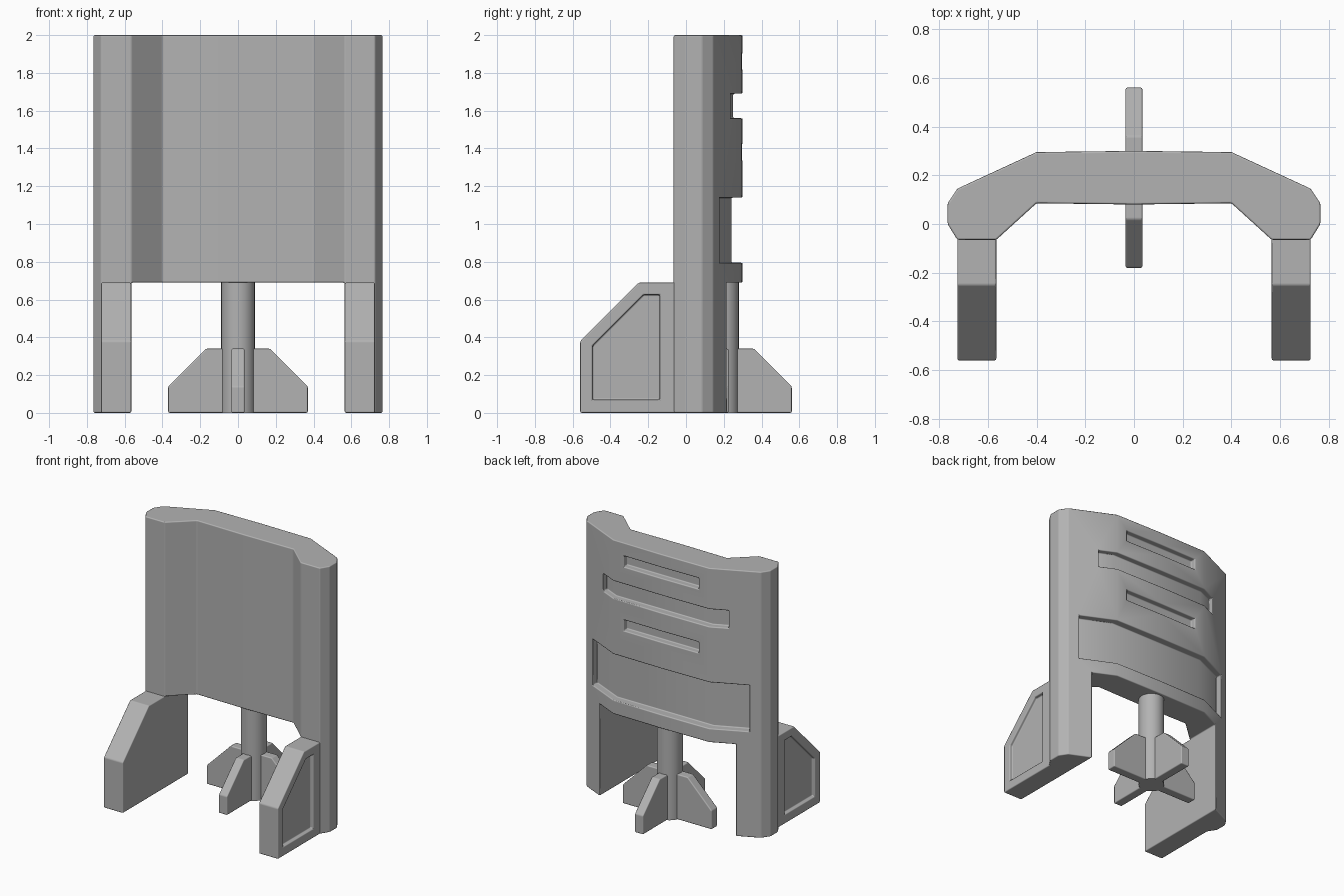
import bpy
import bmesh
from math import radians
from mathutils import Matrix, Vector

if "Cube" in bpy.data.objects:
    bpy.data.objects.remove(bpy.data.objects["Cube"], do_unlink=True)

grey = bpy.data.materials.new("plain_grey")
grey.use_nodes = True
grey.diffuse_color = (0.45, 0.45, 0.45, 1)
grey.node_tree.nodes["Principled BSDF"].inputs["Base Color"].default_value = grey.diffuse_color


def prism(name, points, low, high, axes="xyz"):
    """Extrude a flat outline; axes names the outline's two axes, then its depth axis."""
    order = ["xyz".index(a) for a in axes]
    bm = bmesh.new()
    verts = []
    for u, v in points:
        co = Vector()
        co[order[0]], co[order[1]], co[order[2]] = u, v, low
        verts.append(bm.verts.new(co))
    face = bm.faces.new(verts)
    out = bmesh.ops.extrude_face_region(bm, geom=[face])["geom"]
    for v in out:
        if isinstance(v, bmesh.types.BMVert):
            v.co[order[2]] = high
    bmesh.ops.recalc_face_normals(bm, faces=bm.faces)
    mesh = bpy.data.meshes.new(name)
    bm.to_mesh(mesh)
    bm.free()
    obj = bpy.data.objects.new(name, mesh)
    bpy.context.collection.objects.link(obj)
    mesh.materials.append(grey)
    return obj


def activate(obj):
    bpy.ops.object.select_all(action="DESELECT")
    obj.select_set(True)
    bpy.context.view_layer.objects.active = obj


def combine(obj, other, operation):
    """Apply a boolean and discard the helper."""
    activate(obj)
    mod = obj.modifiers.new("combine", "BOOLEAN")
    mod.operation, mod.object, mod.solver = operation, other, "EXACT"
    bpy.ops.object.modifier_apply(modifier=mod.name)
    bpy.data.objects.remove(other, do_unlink=True)


def finish(obj, width):
    """Soften the edges and smooth the shading."""
    activate(obj)
    bpy.ops.object.shade_smooth_by_angle(angle=radians(50))
    mod = obj.modifiers.new("soft_edges", "BEVEL")
    mod.width, mod.segments, mod.limit_method = width, 2, "ANGLE"
    mod.angle_limit = radians(28)
    mod.harden_normals = True


# Curved backrest with side posts, extruded from its plan outline
half = [(0, 0.08), (0.4, 0.085), (0.565, -0.065), (0.725, -0.065), (0.765, 0),
        (0.765, 0.085), (0.725, 0.145), (0.4, 0.295), (0, 0.3)]
backrest = prism("backrest", half + [(-x, y) for x, y in half[-2:0:-1]], 0, 2)

# Opening under the backrest, between the side posts
leg_gap = [(-0.565, -1), (0.565, -1), (0.565, 1), (-0.565, 1)]
combine(backrest, prism("leg_gap", leg_gap, -0.5, 0.69), "DIFFERENCE")

# Grooves that follow the rear surface: half width, bottom, top, depth
for reach, low, high, depth in [(0.65, 0.795, 1.14, 0.055), (0.31, 1.34, 1.42, 0.04),
                                (0.52, 1.56, 1.69, 0.045), (0.31, 1.82, 1.9, 0.04)]:
    floor = 0.295 - depth
    end = floor - max(0, reach - 0.4) * 0.4545
    side = [(reach, 0.5), (reach, end)] + ([(0.4, floor)] if reach > 0.4 else [])
    plan = side + [(-x, y) for x, y in reversed(side)]
    combine(backrest, prism("groove", plan, low, high), "DIFFERENCE")
finish(backrest, 0.008)

# Forward side supports with a recessed outer panel
support = [(-0.05, 0), (-0.56, 0), (-0.56, 0.38), (-0.25, 0.69), (-0.05, 0.69)]
panel = [(-0.14, 0.07), (-0.495, 0.07), (-0.495, 0.355), (-0.225, 0.625), (-0.14, 0.625)]
for name, s in (("left_support", 1), ("right_support", -1)):
    obj = prism(name, support, 0.565 * s, 0.725 * s, "yzx")
    combine(obj, prism("panel", panel, 0.7 * s, 0.8 * s, "yzx"), "DIFFERENCE")
    finish(obj, 0.008)

# Central post below the backrest
bpy.ops.mesh.primitive_cylinder_add(vertices=24, radius=0.09, depth=0.72, location=(0, 0.19, 0.36))
post = bpy.context.object
post.name = "centre_post"
post.data.materials.append(grey)
bpy.ops.object.shade_smooth_by_angle(angle=radians(40))

# Crossed foot fins
fin = [(0.37, 0), (0.37, 0.14), (0.17, 0.34), (-0.17, 0.34), (-0.37, 0.14), (-0.37, 0)]
feet = prism("foot_fins", fin, -0.035, 0.035, "xzy")
combine(feet, prism("cross_fin", fin, -0.035, 0.035, "yzx"), "UNION")
feet.data.transform(Matrix.Translation((0, 0.19, 0)))
finish(feet, 0.008)
